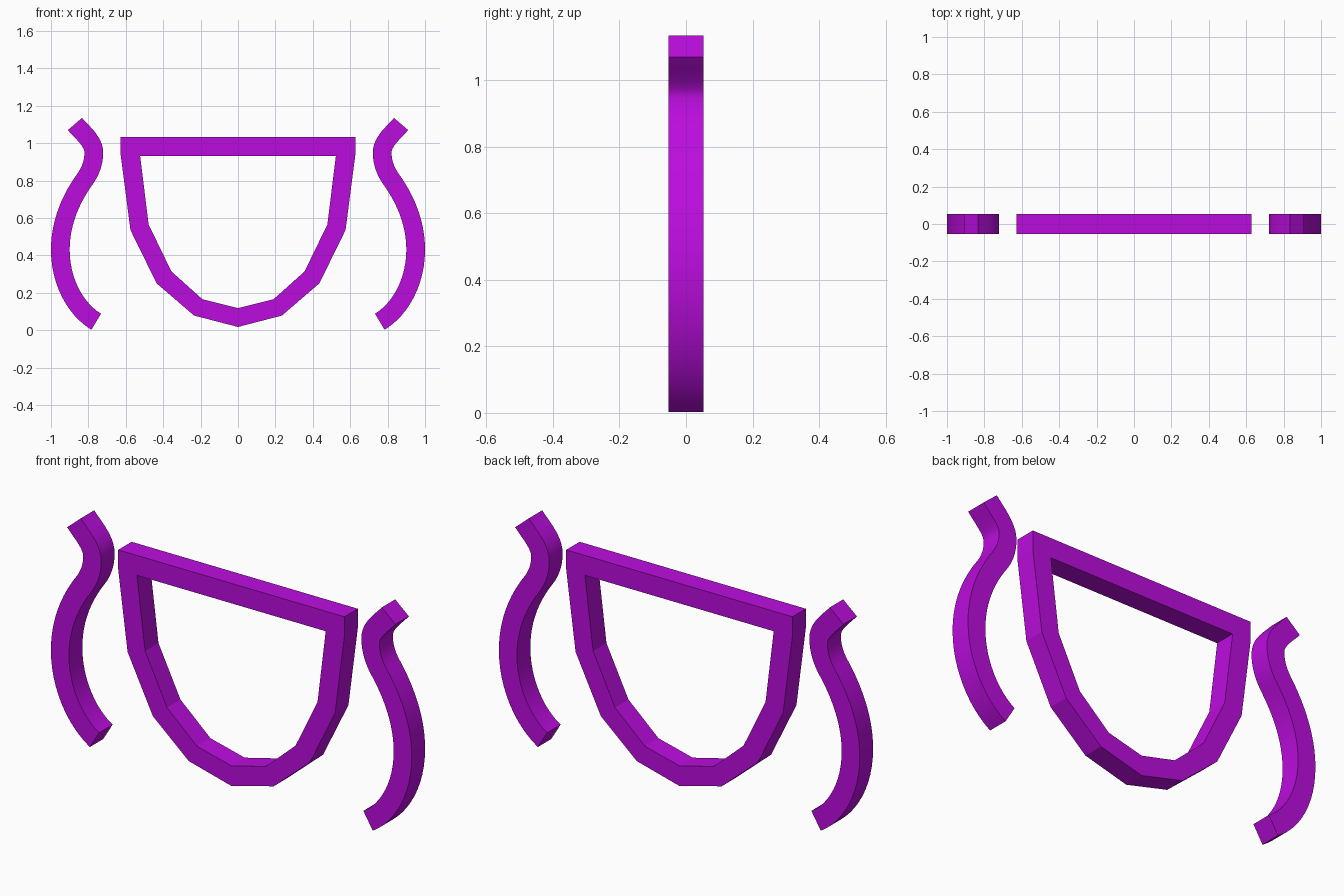
import bpy, bmesh, math
from mathutils import Vector
from mathutils.geometry import interpolate_bezier

cube = bpy.data.objects.get("Cube")
if cube:
    bpy.data.objects.remove(cube)

DEPTH = 0.053   # half thickness along y
HALF = 0.05     # half width of the arm strips

purple = bpy.data.materials.new("bright purple")
purple.use_nodes = True
purple.diffuse_color = (0.5, 0.004, 0.73, 1)
purple.node_tree.nodes["Principled BSDF"].inputs["Base Color"].default_value = purple.diffuse_color


def make_strip(name, outer, inner, closed):
    """Square-section band between two matching edge lines in the xz plane."""
    bm = bmesh.new()
    rings = []
    for o, i in zip(outer, inner):
        corners = ((o, -DEPTH), (o, DEPTH), (i, DEPTH), (i, -DEPTH))
        rings.append([bm.verts.new((p[0], y, p[1])) for p, y in corners])
    pairs = list(zip(rings, rings[1:]))
    if closed:
        pairs.append((rings[-1], rings[0]))
    else:
        bm.faces.new(rings[0])
        bm.faces.new(rings[-1])
    for a, b in pairs:
        for k in range(4):
            n = (k + 1) % 4
            bm.faces.new((a[k], a[n], b[n], b[k]))
    bmesh.ops.recalc_face_normals(bm, faces=bm.faces)
    mesh = bpy.data.meshes.new(name)
    bm.to_mesh(mesh)
    bm.free()
    mesh.materials.append(purple)
    obj = bpy.data.objects.new(name, mesh)
    bpy.context.collection.objects.link(obj)
    return obj


def mirrored(half):
    """Half outline from top centre to bottom centre, completed on -x."""
    return half + [(-x, z) for x, z in half[-2:0:-1]]


# Faceted D-shaped frame
outer = [(0, 1.032), (0.627, 1.032), (0.627, 0.935), (0.575, 0.535),
         (0.435, 0.25), (0.235, 0.078), (0, 0.017)]
inner = [(0, 0.932), (0.523, 0.932), (0.523, 0.93), (0.478, 0.565),
         (0.356, 0.314), (0.19, 0.165), (0, 0.118)]
make_strip("frame", mirrored(outer), mirrored(inner), True)

# Curved side arms: centre line as point, direction, handle lengths in and out
knots = [((0.872, 1.102), (-0.65, -0.76), 0, 0.06),
         ((0.771, 0.95), (0, -1), 0.06, 0.05),
         ((0.82, 0.805), (0.58, -0.81), 0.06, 0.12),
         ((0.95, 0.43), (0, -1), 0.15, 0.17),
         ((0.758, 0.045), (-0.86, -0.52), 0.13, 0)]
path = []
for (p, d, _, out), (q, e, back, _) in zip(knots, knots[1:]):
    p, d, q, e = map(Vector, (p, d, q, e))
    points = interpolate_bezier(p, p + d * out, q - e * back, q, 13)
    path += [v.to_2d() for v in points][1 if path else 0:]

for side, name in ((1, "left_arm"), (-1, "right_arm")):
    edges = ([], [])
    for i, p in enumerate(path):
        if i == 0:
            t = Vector(knots[0][1])
        elif i == len(path) - 1:
            t = Vector(knots[-1][1])
        else:
            t = path[i + 1] - path[i - 1]
        n = Vector((-t.y, t.x)).normalized() * HALF
        for edge, v in zip(edges, (p + n, p - n)):
            edge.append((v.x * side, v.y))
    arm = make_strip(name, *edges, False)
    bpy.ops.object.select_all(action='DESELECT')
    arm.select_set(True)
    bpy.context.view_layer.objects.active = arm
    bpy.ops.object.shade_smooth_by_angle(angle=math.radians(35))
